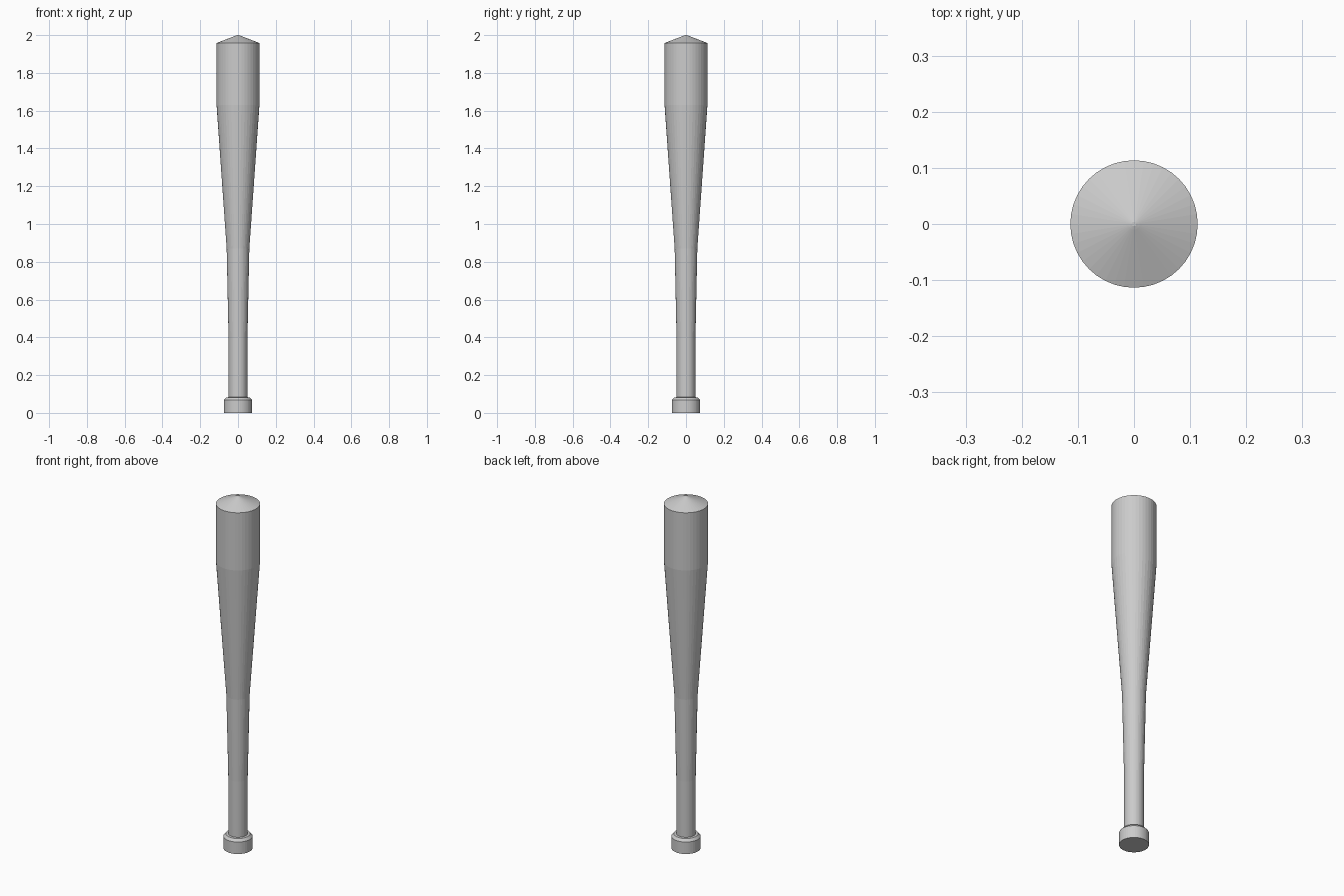
import bpy, bmesh
from math import cos, sin, tau

if "Cube" in bpy.data.objects:
    bpy.data.objects.remove(bpy.data.objects["Cube"])

SIDES = 40

def lathe(name, profile):
    """Revolve (radius, z) rings around z and cap both ends."""
    bm = bmesh.new()
    rings = [[bm.verts.new((r * cos(tau * i / SIDES), r * sin(tau * i / SIDES), z))
              for i in range(SIDES)] for r, z in profile]
    for a, b in zip(rings, rings[1:]):
        for i in range(SIDES):
            j = (i + 1) % SIDES
            bm.faces.new((a[i], a[j], b[j], b[i]))
    bm.faces.new(rings[0][::-1])
    bm.faces.new(rings[-1])
    mesh = bpy.data.meshes.new(name)
    bm.to_mesh(mesh)
    bm.free()
    obj = bpy.data.objects.new(name, mesh)
    bpy.context.collection.objects.link(obj)
    return obj

# Whole bat in one turned profile: end knob, grip, taper, barrel, conical tip
lathe("bat", [
    (0.075, 0.0), (0.075, 0.068), (0.063, 0.082), (0.050, 0.083),
    (0.050, 0.40), (0.060, 0.87),
    (0.1135, 1.63), (0.1135, 1.958),
    (0.010, 1.998), (0.004, 2.0),
])
